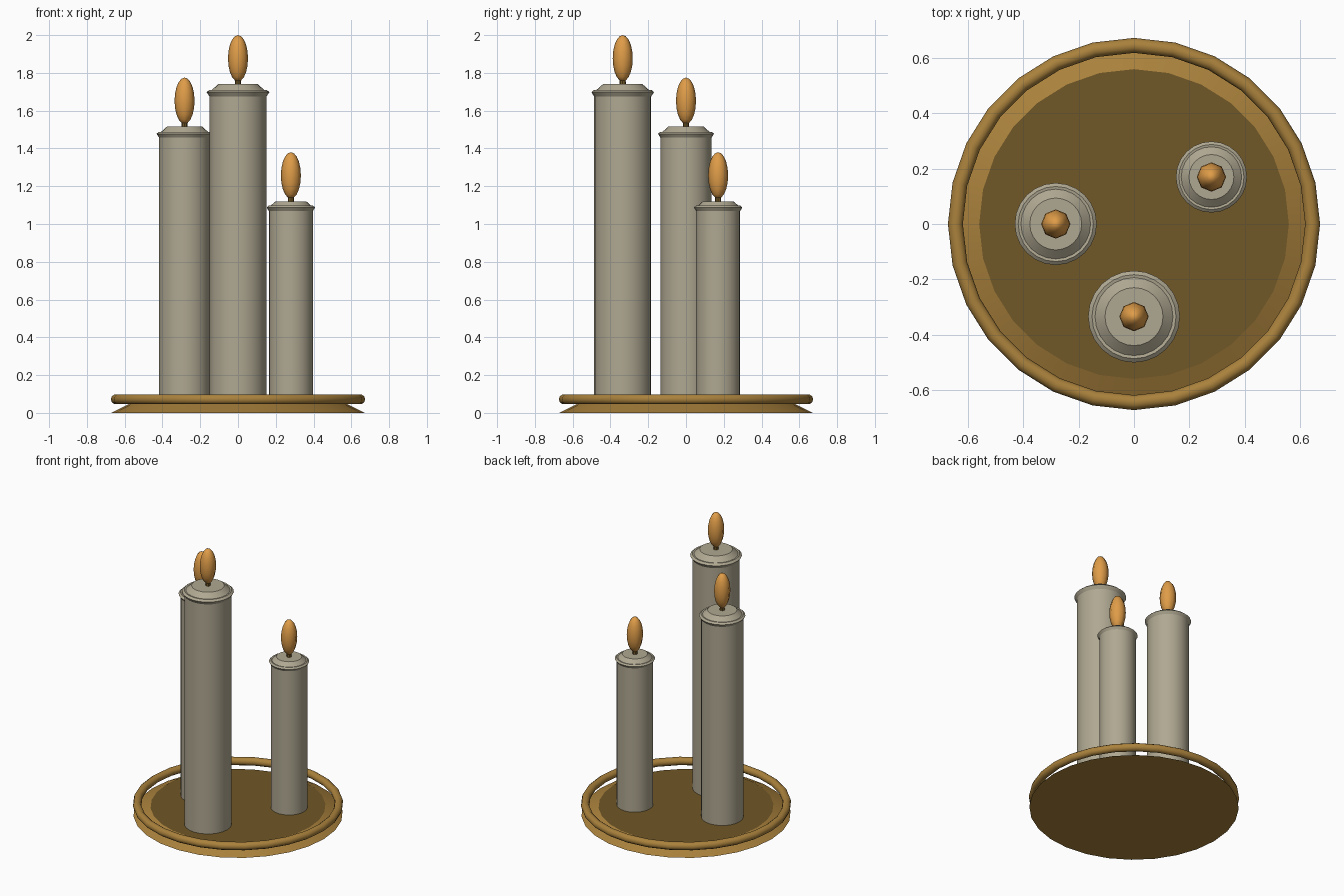
import bpy, math

if "Cube" in bpy.data.objects:
    bpy.data.objects.remove(bpy.data.objects["Cube"])

def material(name, rgb):
    m = bpy.data.materials.new(name)
    m.diffuse_color = (*rgb, 1)
    m.use_nodes = True
    m.node_tree.nodes["Principled BSDF"].inputs["Base Color"].default_value = m.diffuse_color
    return m

WAX = material("grey_wax", (0.43, 0.39, 0.285))
GOLD = material("antique_gold", (0.40, 0.22, 0.045))
BROWN = material("dark_brown", (0.16, 0.095, 0.02))
FLAME = material("flame_orange", (0.74, 0.335, 0.065))

def smooth(ob, angle):
    bpy.ops.object.select_all(action='DESELECT')
    ob.select_set(True)
    bpy.context.view_layer.objects.active = ob
    bpy.ops.object.shade_smooth_by_angle(angle=math.radians(angle))

def lathe(name, profile, sides, loc, mat, angle=30):
    """Revolve an (r, z) profile that starts and ends with closing discs."""
    verts, faces = [], []
    for r, z in profile:
        for i in range(sides):
            a = 2 * math.pi * i / sides + math.pi / 2
            verts.append((r * math.cos(a), r * math.sin(a), z))
    for k in range(len(profile) - 1):
        for i in range(sides):
            j = (i + 1) % sides
            faces.append((k * sides + i, k * sides + j,
                          (k + 1) * sides + j, (k + 1) * sides + i))
    faces.append(tuple(reversed(range(sides))))
    last = (len(profile) - 1) * sides
    faces.append(tuple(range(last, last + sides)))
    me = bpy.data.meshes.new(name)
    me.from_pydata(verts, [], faces)
    ob = bpy.data.objects.new(name, me)
    bpy.context.collection.objects.link(ob)
    ob.location = loc
    me.materials.append(mat)
    smooth(ob, angle)
    return ob

# Sloped tray with a dark top face
tray = lathe("tray", [(0.67, 0), (0.56, 0.055)], 28, (0, 0, 0), GOLD, 20)
tray.data.materials.append(BROWN)
for p in tray.data.polygons:
    if p.normal.z > 0.99:
        p.material_index = 1

# Raised rim ring floating just above the tray edge
bpy.ops.mesh.primitive_torus_add(major_segments=28, minor_segments=10,
                                 major_radius=0.646, minor_radius=0.027,
                                 location=(0, 0, 0.072), rotation=(0, 0, math.pi / 2))
ring = bpy.context.object
ring.name = "rim_ring"
ring.data.materials.append(GOLD)
smooth(ring, 40)

# Candles: name, x, y, body radius, top height
for label, x, y, r, top in (("tall", 0, -0.335, 0.151, 1.74),
                            ("middle", -0.283, 0, 0.135, 1.515),
                            ("short", 0.28, 0.17, 0.117, 1.12)):
    s = r / 0.151
    # Wax body with flared lip and stepped cap
    lathe(label + "_candle",
          [(r, 0.05), (r, top - 0.065 * s), (0.166 * s, top - 0.042 * s),
           (0.152 * s, top - 0.03 * s), (0.141 * s, top - 0.032 * s),
           (0.105 * s, top)], 24, (x, y, 0), WAX)
    # Wick
    lathe(label + "_wick", [(0.017, top - 0.01), (0.015, top + 0.04)],
          8, (x, y, 0), BROWN)
    # Flame
    bpy.ops.mesh.primitive_uv_sphere_add(segments=8, ring_count=10, radius=1,
                                         location=(x, y, top + 0.137))
    flame = bpy.context.object
    flame.name = label + "_flame"
    flame.scale = (0.053, 0.053, 0.123)
    bpy.ops.object.transform_apply(location=False, rotation=False, scale=True)
    flame.data.materials.append(FLAME)
    smooth(flame, 60)
